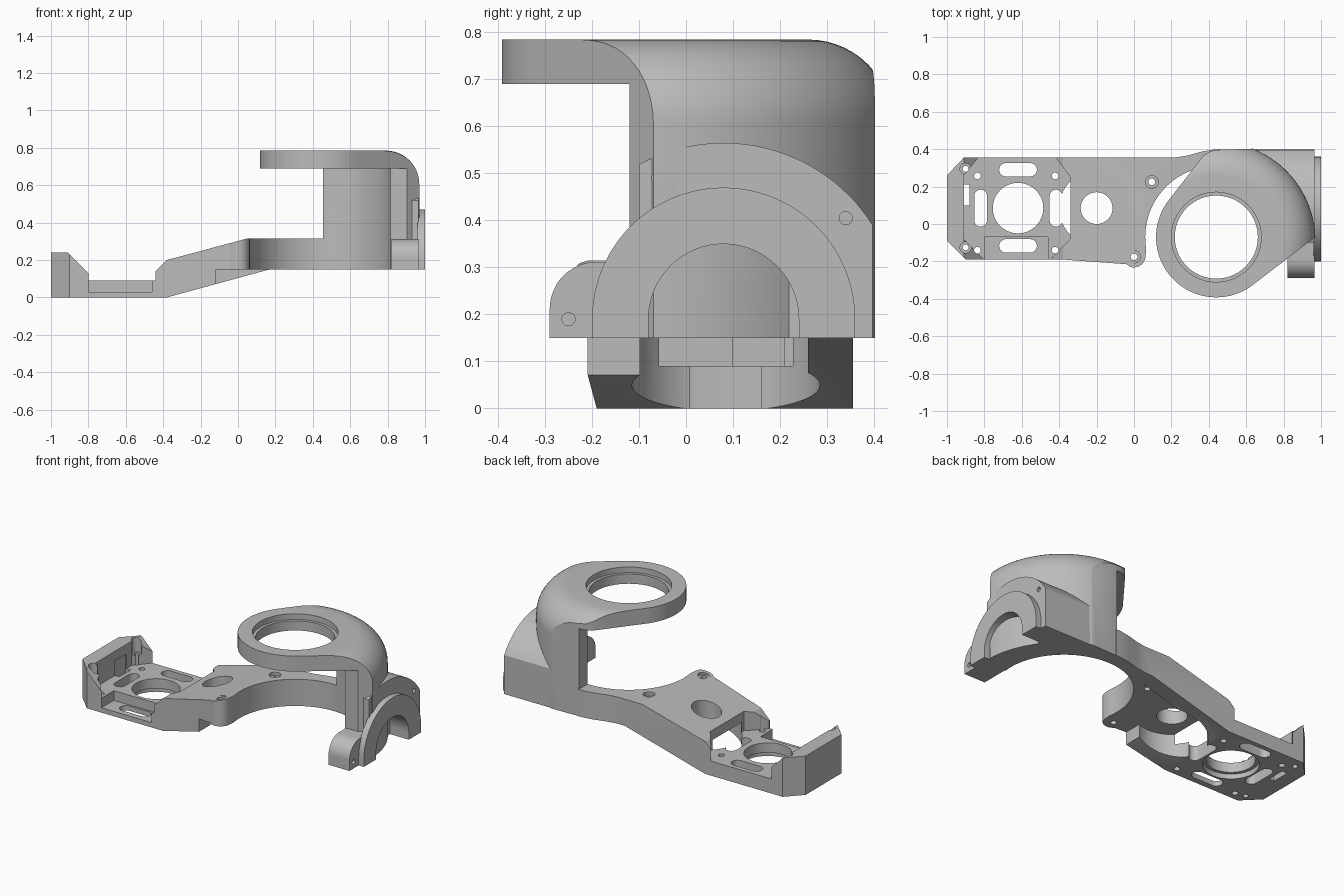
import bpy, bmesh, math
from mathutils import Vector

if "Cube" in bpy.data.objects:
    bpy.data.objects.remove(bpy.data.objects["Cube"])

grey = bpy.data.materials.new("light_grey")
grey.diffuse_color = (0.5, 0.5, 0.5, 1)
grey.use_nodes = True
grey.node_tree.nodes["Principled BSDF"].inputs["Base Color"].default_value = grey.diffuse_color


def make(name, bm):
    bmesh.ops.recalc_face_normals(bm, faces=bm.faces)
    me = bpy.data.meshes.new(name)
    bm.to_mesh(me)
    bm.free()
    ob = bpy.data.objects.new(name, me)
    bpy.context.collection.objects.link(ob)
    me.materials.append(grey)
    return ob


def prism(name, pts, lo, hi, axis="z"):
    """Extrude a 2D outline along an axis (x: pts are y,z; y: x,z; z: x,y)."""
    place = {"x": lambda a, b, t: (t, a, b),
             "y": lambda a, b, t: (a, t, b),
             "z": lambda a, b, t: (a, b, t)}[axis]
    bm = bmesh.new()
    face = bm.faces.new([bm.verts.new(place(a, b, lo)) for a, b in pts])
    new = bmesh.ops.extrude_face_region(bm, geom=[face])["geom"]
    move = Vector(place(0, 0, hi - lo))
    bmesh.ops.translate(bm, vec=move, verts=[v for v in new if isinstance(v, bmesh.types.BMVert)])
    return make(name, bm)


def arc(cx, cy, r, a0, a1, n):
    return [(cx + r * math.cos(math.radians(a0 + (a1 - a0) * i / n)),
             cy + r * math.sin(math.radians(a0 + (a1 - a0) * i / n))) for i in range(n + 1)]


def disc(cx, cy, r, lo, hi, axis="z", n=64):
    return prism("cutter", arc(cx, cy, r, 0, 360, n)[:-1], lo, hi, axis)


def box(x0, x1, y0, y1, z0, z1):
    return prism("cutter", [(x0, y0), (x1, y0), (x1, y1), (x0, y1)], z0, z1)


def slot(cx, cy, half, r, vertical):
    """Rounded through slot in the tray floor."""
    if vertical:
        pts = arc(cx, cy + half, r, 0, 180, 10) + arc(cx, cy - half, r, 180, 360, 10)
    else:
        pts = arc(cx + half, cy, r, -90, 90, 10) + arc(cx - half, cy, r, 90, 270, 10)
    return prism("cutter", pts, -0.1, 0.4)


def combine(ob, tools, op="DIFFERENCE"):
    """Apply each helper solid to the part, then discard it."""
    for tool in tools:
        tool.hide_render = True
        mod = ob.modifiers.new("bool", "BOOLEAN")
        mod.operation, mod.solver, mod.object = op, "EXACT", tool
        bpy.context.view_layer.update()
        dg = bpy.context.evaluated_depsgraph_get()
        me = bpy.data.meshes.new_from_object(ob.evaluated_get(dg))
        ob.modifiers.clear()
        ob.data = me
        bpy.data.objects.remove(tool)
    return ob


RX, RY = 0.44, -0.07            # ring axis

# Tray and sloped arm: side profile trimmed by the plan outline
profile = [(-1, 0), (-.38, 0), (.17, .15), (.46, .15), (.46, .315), (.05, .315), (-.38, .2),
           (-.44, .14), (-.44, .09), (-.8, .09), (-.8, .13), (-.91, .24), (-1, .24)]
body = prism("tray_and_arm", profile, -.3, .45, "y")
outline = ([(-1, -.09), (-.9, -.19), (-.38, -.19), (-.04, -.215)] + arc(0, -.17, .062, -110, 0, 10)
           + [(.07, -.07), (.46, .1), (.46, .4), (.42, .397), (.36, .387), (.29, .367), (.22, .355),
              (-.91, .355), (-1, .26)])
combine(body, [prism("cutter", outline, -.1, .6)], "INTERSECT")
pocket = [(-.91, -.08), (-.79, -.2), (-.46, -.2), (-.34, -.08),
          (-.34, .25), (-.43, .37), (-.82, .37), (-.91, .26)]
cuts = [disc(RX, RY, .38, 0, .5, n=96),                    # sweep clearance
        prism("cutter", pocket, .09, .5),                  # tray pocket
        box(-.8, -.46, -.25, -.07, .03, .2),               # front recess
        box(-.12, .3, -.3, .26, -.1, .15),                 # flat underside
        disc(-.2, .085, .2, -.1, .15),                     # socket underneath
        disc(-.2, .085, .085, -.1, .5),                    # cable hole
        box(-.915, -.88, .1, .21, -.1, .18),               # wall window
        disc(-.62, .085, .135, -.1, .3),                   # motor hole
        disc(-.62, .085, .155, -.1, .03),
        slot(-.62, .29, .065, .036, False), slot(-.62, -.117, .065, .036, False),
        slot(-.82, .085, .065, .034, True), slot(-.417, .085, .065, .034, True)]
for x in (-.837, -.422):
    for y in (-.14, .257):
        cuts.append(disc(x, y, .018, -.1, .4, n=20))
for x, y in ((-.9, -.125), (-.9, .295)):
    cuts += [disc(x, y, .016, -.1, .4, n=20), disc(x, y, .03, .15, .4, n=24)]
for x, y in ((0, -.175), (.095, .225)):
    cuts += [disc(x, y, .018, 0, .5, n=20), disc(x, y, .034, .295, .5, n=24)]
combine(body, cuts)

# Domed column and overhanging ring: turned profile trimmed by outline
DR, DF, TOP, UNDER = .53, .18, .785, .69
DY = -.09
turned = [(0, .15), (DR, .15)] + arc(DR - DF, TOP - DF, DF, 0, 90, 14) + [(0, TOP)]
bm = bmesh.new()
vs = [bm.verts.new((RX + r, DY, z)) for r, z in turned]
es = [bm.edges.new((vs[i], vs[i + 1])) for i in range(len(vs) - 1)]
bmesh.ops.spin(bm, geom=vs + es, cent=(RX, DY, 0), axis=(0, 0, 1), angle=2 * math.pi, steps=96)
bmesh.ops.remove_doubles(bm, verts=bm.verts, dist=1e-4)
dome = make("dome_column_and_ring", bm)
plan = (arc(RX, RY, .322, 145, 308, 48)
        + arc(RX, DY, DR + .01, 3, 66, 24) + [(.46, .397), (.41, .39), (.37, .365)])
combine(dome, [prism("cutter", plan, 0, 1)], "INTERSECT")
combine(dome, [disc(RX, RY, .38, 0, UNDER, n=96),          # inside of the shell
               box(-.2, .455, -.8, .8, 0, UNDER),          # open left side
               box(-.2, 1.2, -.8, -.12, 0, UNDER),         # open front
               disc(RX, RY, .222, .5, 1, n=72),            # ring bore
               disc(RX, RY, .24, .75, 1, n=72)])           # bearing step

# Rear arched block carrying the side bearing
CY, CZ = .08, .19
arch = [(-.1, .15), (.397, .15)] + arc(CY, CZ, .375, 32.3, 118.7, 40)
block = prism("bearing_block", arch, .455, .965, "x")
combine(block, [disc(RX, RY, .38, 0, .8, n=96),
                box(.3, .8, -.3, .1, 0, .8),
                disc(CY, CZ, .16, .87, 1.2, "x"),
                box(.87, 1.2, CY - .16, CY + .16, 0, CZ),
                disc(-.06, .49, .014, .94, 1.1, "x", 20),
                disc(.34, .405, .014, .94, 1.1, "x", 20)])

# Clamp foot with a rounded front shoulder
foot_pts = [(-.09, .15), (-.09, .312), (-.19, .312)] + arc(-.19, .212, .1, 90, 180, 12) + [(-.29, .15)]
foot = prism("clamp_foot", foot_pts, .822, .965, "x")
combine(foot, [disc(-.25, .19, .014, .94, 1.1, "x", 20)])

# Raised half flange around the side bearing
flange_pts = [(-.2, .15)] + arc(CY, CZ, .28, 180, 0, 48) + [(.36, .15)]
flange = prism("half_flange", flange_pts, .96, 1, "x")
combine(flange, [disc(CY, CZ, .16, .9, 1.2, "x"),
                 box(.9, 1.2, CY - .16, CY + .16, 0, CZ)])

# Smooth the curved faces, keep edges crisp
for ob in list(bpy.context.scene.objects):
    ob.data.materials.clear()
    ob.data.materials.append(grey)
    for p in ob.data.polygons:
        p.material_index = 0
    bpy.ops.object.select_all(action="DESELECT")
    ob.select_set(True)
    bpy.context.view_layer.objects.active = ob
    bpy.ops.object.shade_smooth_by_angle(angle=math.radians(25))
